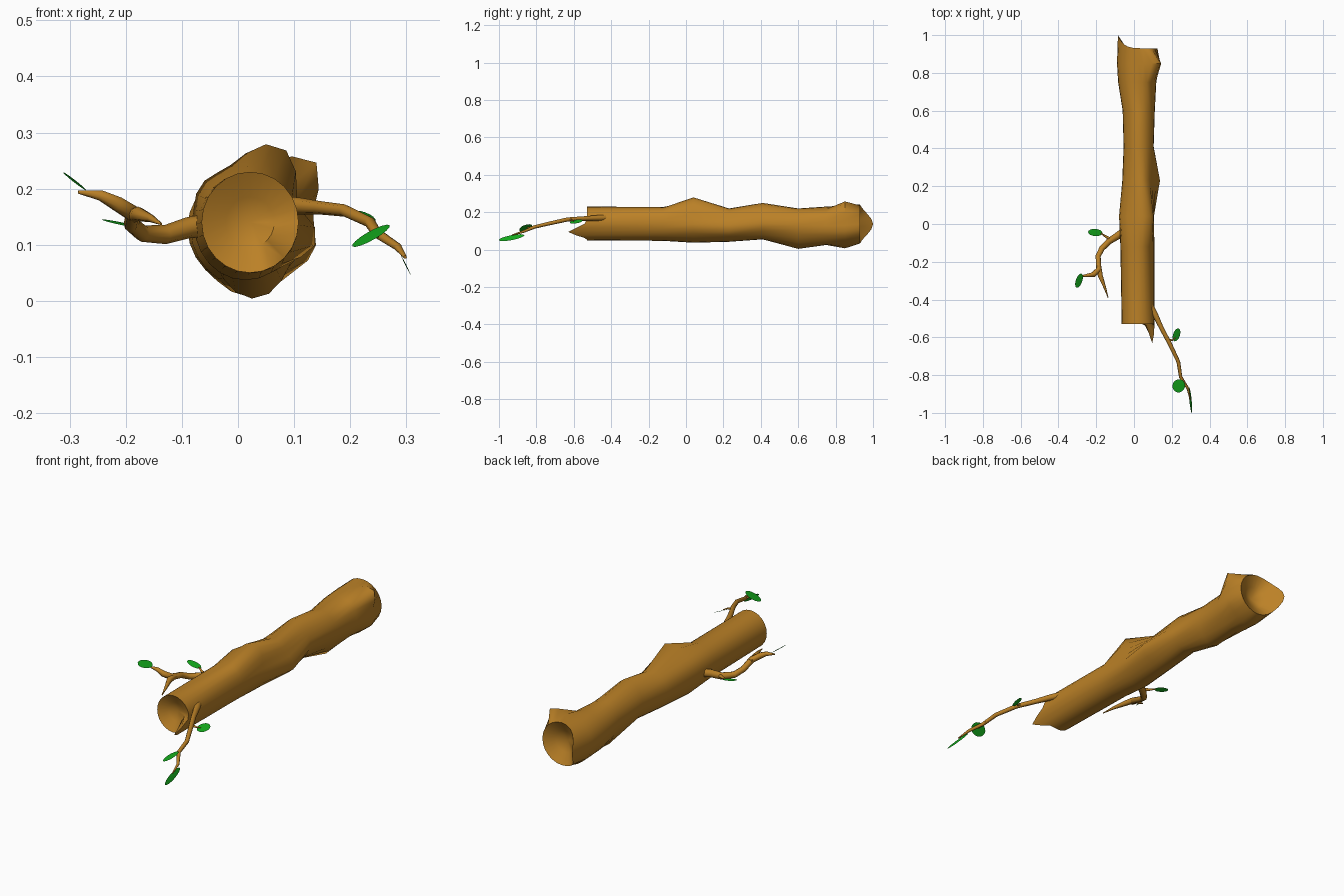
import bpy, bmesh, math
from mathutils import Vector

if "Cube" in bpy.data.objects:
    bpy.data.objects.remove(bpy.data.objects["Cube"])


def material(name, color):
    m = bpy.data.materials.new(name)
    m.diffuse_color = color
    m.use_nodes = True
    m.node_tree.nodes["Principled BSDF"].inputs["Base Color"].default_value = m.diffuse_color
    return m


BARK = material("bark", (0.5, 0.22, 0.02, 1))
LEAF = material("leaf_green", (0.007, 0.4, 0.012, 1))


def smooth(ob, angle):
    bpy.ops.object.select_all(action='DESELECT')
    bpy.context.view_layer.objects.active = ob
    ob.select_set(True)
    bpy.ops.object.shade_smooth_by_angle(angle=math.radians(angle))


def add_object(name, bm, mat):
    bmesh.ops.recalc_face_normals(bm, faces=bm.faces[:])
    me = bpy.data.meshes.new(name)
    bm.to_mesh(me)
    bm.free()
    me.materials.append(mat)
    ob = bpy.data.objects.new(name, me)
    bpy.context.collection.objects.link(ob)
    return ob


def peak(a, centre, width):
    d = (a - math.radians(centre) + math.pi) % (2 * math.pi) - math.pi
    return math.exp(-(d / math.radians(width)) ** 2)


# Trunk rings: y, x min, x max, z min, z max, knots (angle, height, width)
SIDES = 24
RINGS = [
    (-0.53, -0.065, 0.108, 0.05, 0.23, []),
    (-0.12, -0.072, 0.108, 0.047, 0.228, []),
    (0.04, -0.078, 0.105, 0.037, 0.235, [(65, 0.055, 30), (140, 0.012, 25)]),
    (0.23, -0.062, 0.108, 0.042, 0.22, [(-10, 0.035, 24)]),
    (0.41, -0.055, 0.104, 0.055, 0.23, [(85, 0.02, 35)]),
    (0.60, -0.06, 0.11, 0.04, 0.22, [(-88, 0.036, 35)]),
    (0.75, -0.084, 0.118, 0.025, 0.23, []),
    (0.85, -0.09, 0.13, 0.025, 0.235, [(47, 0.06, 22), (-90, 0.018, 25), (-20, 0.014, 20)]),
    (0.93, -0.085, 0.124, 0.033, 0.24, []),
]


def trunk_ring(bm, ring, scale=1.0, dy=0.0, front=0.0, back=0.0):
    y, x0, x1, z0, z1, knots = ring
    verts = []
    for i in range(SIDES):
        a = 2 * math.pi * i / SIDES
        extra = sum(h * peak(a, c, w) for c, h, w in knots)
        # splinters stretch the rim at each broken end
        yy = y + dy - front * peak(a, -30, 20) + back * peak(a, 180, 42)
        verts.append(bm.verts.new((
            (x0 + x1) / 2 + ((x1 - x0) / 2 + extra) * scale * math.cos(a), yy,
            (z0 + z1) / 2 + ((z1 - z0) / 2 + extra) * scale * math.sin(a))))
    return verts


bm = bmesh.new()
first, last = RINGS[0], RINGS[-1]
loops = [trunk_ring(bm, first, 0.5, 0.025)]
loops.append(trunk_ring(bm, first, front=0.1))
loops += [trunk_ring(bm, r) for r in RINGS[1:-1]]
loops.append(trunk_ring(bm, last, back=0.07))
loops.append(trunk_ring(bm, last, 0.5, -0.03, back=0.02))
for p, q in zip(loops, loops[1:]):
    for i in range(SIDES):
        j = (i + 1) % SIDES
        bm.faces.new((p[i], p[j], q[j], q[i]))
for loop, co in ((loops[0], (0.02, -0.49, 0.14)), (loops[-1], (0.02, 0.88, 0.135))):
    tip = bm.verts.new(co)
    for i in range(SIDES):
        bm.faces.new((loop[i], loop[(i + 1) % SIDES], tip))
smooth(add_object("fallen_trunk", bm, BARK), 45)


# Branches: tapered tubes through (x, y, z, radius)
def branch(name, points):
    cu = bpy.data.curves.new(name, 'CURVE')
    cu.dimensions = '3D'
    cu.bevel_depth = 1.0
    cu.bevel_resolution = 2
    cu.use_fill_caps = True
    sp = cu.splines.new('POLY')
    sp.points.add(len(points) - 1)
    for p, (x, y, z, r) in zip(sp.points, points):
        p.co = (x, y, z, 1)
        p.radius = r
    cu.materials.append(BARK)
    ob = bpy.data.objects.new(name, cu)
    bpy.context.collection.objects.link(ob)
    bpy.ops.object.select_all(action='DESELECT')
    bpy.context.view_layer.objects.active = ob
    ob.select_set(True)
    bpy.ops.object.convert(target='MESH')
    smooth(bpy.context.object, 50)


branch("left_branch", [
    (-0.04, -0.03, 0.137, 0.021), (-0.09, -0.065, 0.13, 0.019), (-0.13, -0.09, 0.118, 0.017),
    (-0.17, -0.13, 0.12, 0.015), (-0.19, -0.17, 0.137, 0.014), (-0.186, -0.24, 0.155, 0.015),
    (-0.215, -0.268, 0.173, 0.014), (-0.245, -0.272, 0.188, 0.01), (-0.285, -0.277, 0.194, 0.003)])
branch("left_fork", [
    (-0.188, -0.22, 0.152, 0.014), (-0.178, -0.275, 0.155, 0.013),
    (-0.155, -0.335, 0.147, 0.007), (-0.137, -0.39, 0.137, 0.002)])
branch("left_twig", [(-0.12, -0.083, 0.122, 0.01), (-0.15, -0.066, 0.126, 0.006), (-0.175, -0.05, 0.132, 0.003)])
branch("right_branch", [
    (0.08, -0.42, 0.17, 0.017), (0.11, -0.475, 0.169, 0.015), (0.145, -0.55, 0.166, 0.012),
    (0.19, -0.635, 0.161, 0.011), (0.235, -0.73, 0.14, 0.01), (0.247, -0.81, 0.121, 0.009),
    (0.285, -0.87, 0.096, 0.007), (0.298, -0.93, 0.078, 0.003)])
branch("right_twig", [(0.18, -0.615, 0.161, 0.008), (0.205, -0.615, 0.158, 0.004), (0.22, -0.6, 0.153, 0.002)])
branch("outer_twig", [(0.245, -0.79, 0.124, 0.008), (0.25, -0.825, 0.118, 0.006), (0.24, -0.85, 0.117, 0.002)])


# Leaves: thin ellipses from a centre and two half axes
def leaf(name, centre, a, b):
    c, a, b = Vector(centre), Vector(a), Vector(b)
    n = a.cross(b).normalized() * 0.001
    bm = bmesh.new()
    angles = [2 * math.pi * i / 16 for i in range(16)]
    rim = [bm.verts.new(c + a * math.cos(t) + b * math.sin(t)) for t in angles]
    for s in (1, -1):
        mid = bm.verts.new(c + n * s)
        for i in range(16):
            bm.faces.new((rim[i], rim[(i + 1) % 16], mid))
    smooth(add_object(name, bm, LEAF), 30)


leaf("left_leaf_inner", (-0.205, -0.045, 0.137), (-0.038, 0.003, 0.008), (0.002, 0.019, 0.002))
leaf("left_leaf_outer", (-0.291, -0.3, 0.213), (0.013, 0.037, -0.008), (0.016, -0.006, -0.014))
leaf("right_leaf_inner", (0.225, -0.587, 0.15), (0.01, 0.034, 0.004), (0.018, -0.004, -0.01))
leaf("right_leaf_middle", (0.237, -0.857, 0.116), (0.033, 0.008, 0.019), (-0.006, 0.034, 0.006))
leaf("right_leaf_tip", (0.299, -0.932, 0.064), (0.007, -0.068, -0.013), (0.006, 0.002, -0.013))
